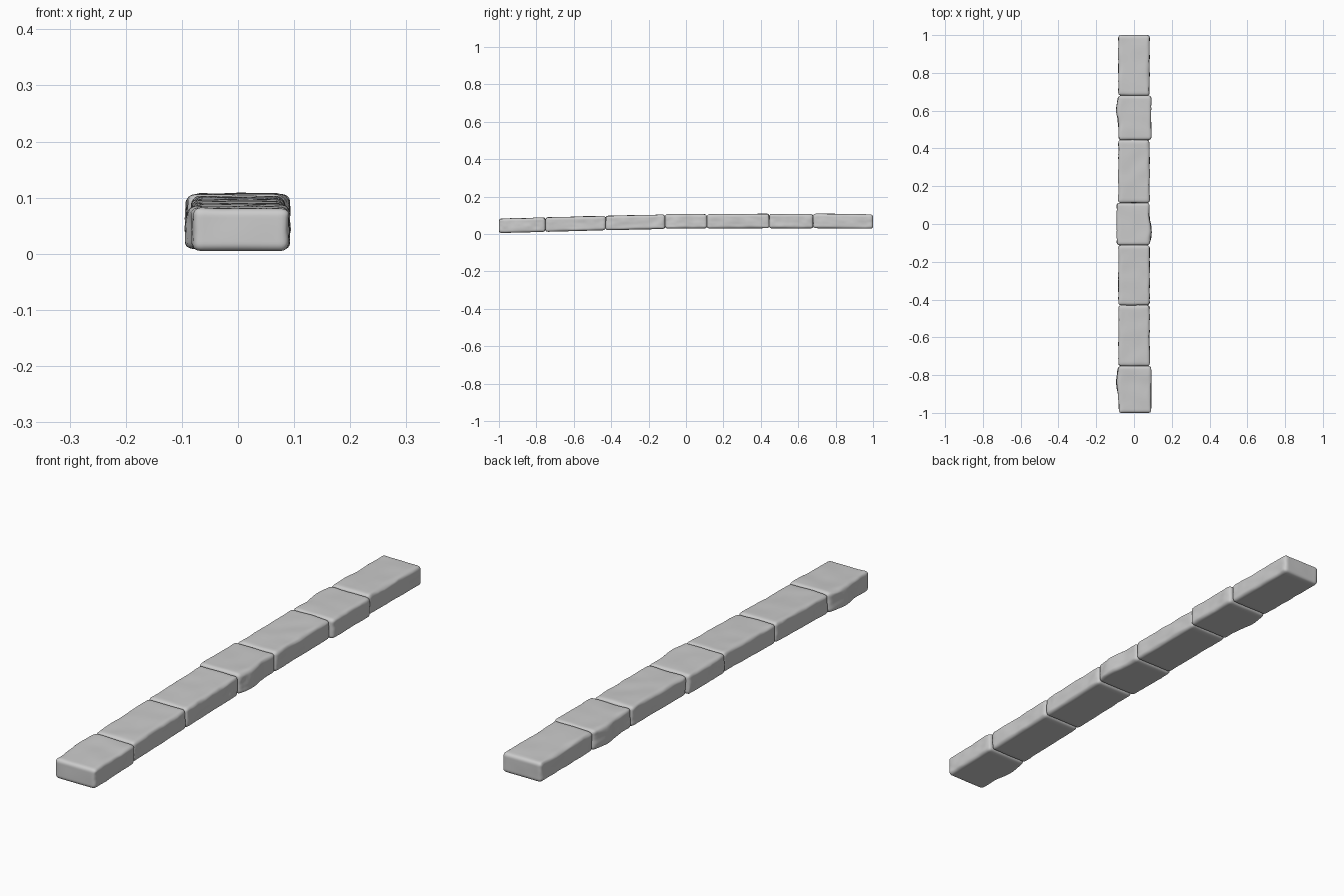
import bpy, bmesh, math
from mathutils import Vector, noise

if "Cube" in bpy.data.objects:
    bpy.data.objects.remove(bpy.data.objects["Cube"])


def stone(name, y0, y1, zc0, zc1, width, x_mid=0.0, bulge=0.0, seed=0):
    """Worn, rounded block from y0 to y1; its mid height runs from zc0 to zc1."""
    half = Vector((width / 2, (y1 - y0) / 2, 0.0385))
    radius = 0.014
    inner = half - Vector((radius,) * 3)
    bm = bmesh.new()
    bmesh.ops.create_cube(bm, size=2)
    bmesh.ops.subdivide_edges(bm, edges=bm.edges[:], cuts=21, use_grid_fill=True)
    offset = Vector((seed * 7.3, seed * 3.1, seed * 5.7))
    for v in bm.verts:
        # cluster the grid toward the edges, then round the box
        p = Vector([math.sin(c * math.pi / 2) * h for c, h in zip(v.co, half)])
        q = Vector([max(-i, min(i, c)) for c, i in zip(p, inner)])
        n = (p - q).normalized()
        p = q + n * radius
        t = p.y / half.y
        # chipped long sides, gentle waves on the top
        chip = noise.noise(p * 24 + offset) * 0.0035 + noise.noise(p * 55 + offset) * 0.0015
        p.x += n.x * chip
        if n.z > 0:
            p.z += n.z * (noise.noise(p * 14 + offset) * 0.0025)
            edge = max(0, abs(p.x) / half.x - 0.75) * 4
            p.z -= n.z * edge * max(0, noise.noise(p * 18 + offset * 2)) * 0.008
        p.y += n.y * noise.noise(p * 14 + offset) * 0.002
        # one side swells toward one end
        side = p.x / half.x * (1 if bulge > 0 else -1)
        if bulge and side > 0:
            swell = math.exp(-((t * (-1 if bulge > 0 else 1) - 0.35) / 0.5) ** 2)
            p.x += bulge * side * swell * (1 - 0.25 * p.z / half.z)
        # place along the gently arched row
        p.z += zc0 + (zc1 - zc0) * (t + 1) / 2
        p.y += (y0 + y1) / 2
        p.x += x_mid
        v.co = p
    mesh = bpy.data.meshes.new(name)
    bm.to_mesh(mesh)
    bm.free()
    mesh.shade_smooth()
    obj = bpy.data.objects.new(name, mesh)
    bpy.context.collection.objects.link(obj)
    return obj


# row of alternating short and long stones
rows = [
    ("short_stone_front", -1.0, -0.752, 0.043, 0.0495, 0.172, 0.005, -0.012),
    ("long_stone_1", -0.752, -0.43, 0.0495, 0.058, 0.165, 0.0, 0),
    ("long_stone_2", -0.43, -0.112, 0.058, 0.065, 0.165, 0.0, 0),
    ("short_stone_middle", -0.112, 0.112, 0.067, 0.067, 0.172, -0.005, 0.012),
    ("long_stone_3", 0.112, 0.445, 0.067, 0.069, 0.165, 0.0, 0),
    ("short_stone_back", 0.445, 0.68, 0.068, 0.068, 0.172, 0.005, -0.012),
    ("long_stone_back", 0.68, 1.0, 0.069, 0.066, 0.165, 0.0, 0),
]
for i, r in enumerate(rows):
    stone(*r, seed=i + 1)
